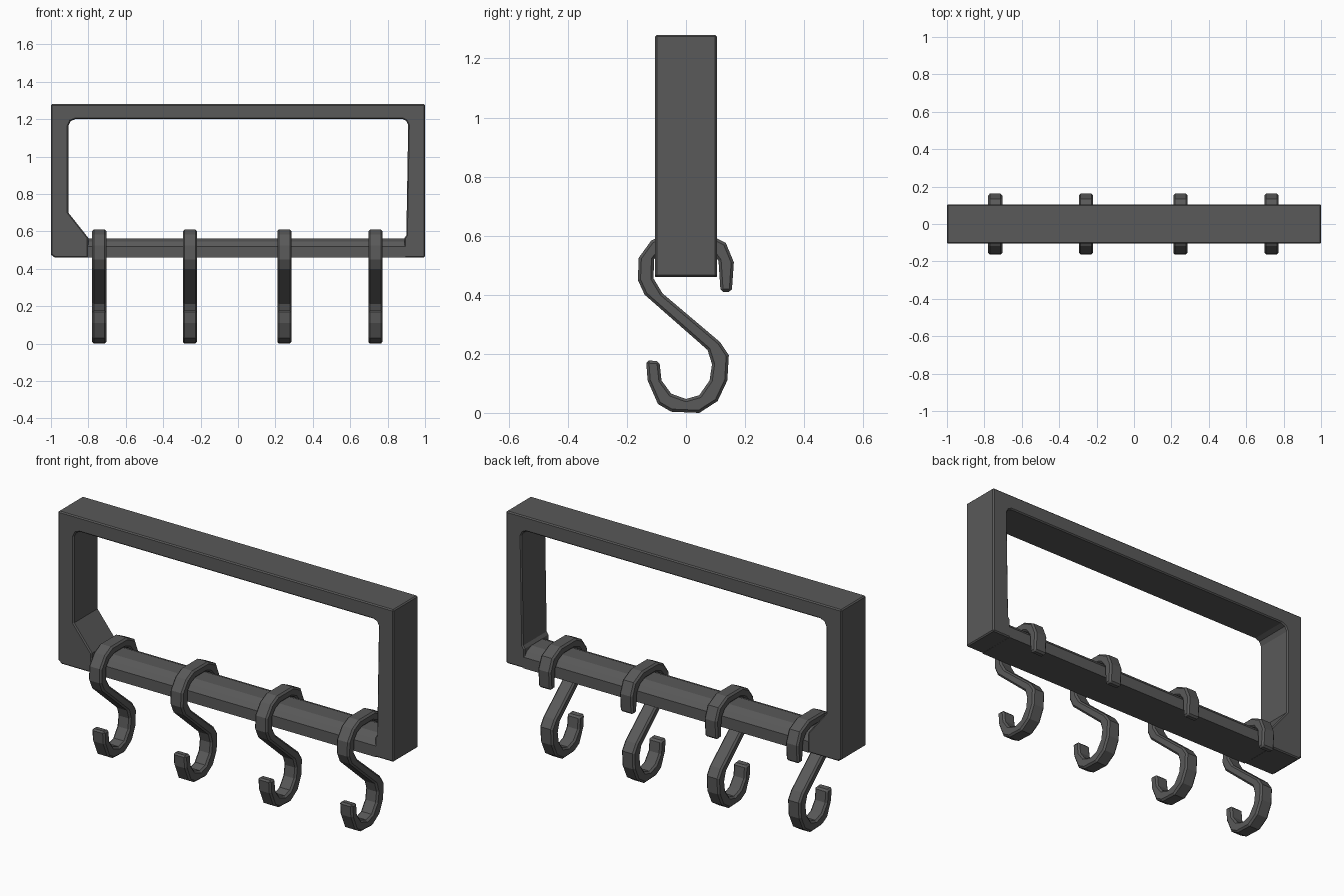
import bpy, bmesh, math

dark = bpy.data.materials.new("dark_grey_metal")
dark.diffuse_color = (0.10, 0.10, 0.10, 1)


def prism(name, pts, place, lo, hi, bevel=0.0):
    """Extrude a 2D outline from lo to hi; place maps (a, b, depth) to xyz."""
    bm = bmesh.new()
    a = [bm.verts.new(place(p, q, lo)) for p, q in pts]
    b = [bm.verts.new(place(p, q, hi)) for p, q in pts]
    bm.faces.new(a)
    bm.faces.new(b[::-1])
    for i in range(len(pts)):
        j = (i + 1) % len(pts)
        bm.faces.new((a[i], b[i], b[j], a[j]))
    bmesh.ops.recalc_face_normals(bm, faces=bm.faces)
    me = bpy.data.meshes.new(name)
    bm.to_mesh(me)
    bm.free()
    me.materials.append(dark)
    ob = bpy.data.objects.new(name, me)
    bpy.context.collection.objects.link(ob)
    if bevel:
        mod = ob.modifiers.new("edge_bevel", 'BEVEL')
        mod.width = bevel
        mod.segments = 1
        mod.limit_method = 'ANGLE'
        mod.angle_limit = math.radians(65)
    return ob


def along_y(a, b, d):
    return (a, d, b)


def along_x(a, b, d):
    return (d, a, b)


# Posts and top bar, with softened inner corners and a gusset at lower left
frame = [(-1, 0.475), (-1, 1.28), (1, 1.28), (1, 0.46), (0.89, 0.46),
         (0.89, 0.565), (0.90, 0.58), (0.91, 1.17), (0.90, 1.19), (0.88, 1.2),
         (-0.87, 1.2), (-0.895, 1.19), (-0.907, 1.165), (-0.907, 0.70),
         (-0.80, 0.565), (-0.80, 0.46), (-0.98, 0.46)]
prism("frame_posts_and_top", frame, along_y, -0.105, 0.105, 0.006)

# Lower rail with a rounded upper side
rail = [(-0.105, 0.46), (0.105, 0.46), (0.105, 0.52), (0.085, 0.545),
        (0.045, 0.562), (-0.045, 0.562), (-0.085, 0.545), (-0.105, 0.52)]
prism("lower_rail", rail, along_x, -0.805, 0.895)

# S hook side profile: outer run from the back tip over the rail, then inner run
side_a = [(0.155, 0.41), (0.162, 0.51), (0.135, 0.575), (0.065, 0.61),
          (-0.065, 0.61), (-0.118, 0.583), (-0.16, 0.525), (-0.163, 0.45),
          (-0.14, 0.40), (0.073, 0.213), (0.088, 0.165), (0.08, 0.11),
          (0.045, 0.06), (0, 0.047), (-0.05, 0.065), (-0.083, 0.11),
          (-0.09, 0.175)]
side_b = [(-0.135, 0.178), (-0.13, 0.11), (-0.095, 0.03), (-0.05, 0.004),
          (0.045, 0.0), (0.107, 0.04), (0.14, 0.11), (0.145, 0.195),
          (0.115, 0.24), (-0.08, 0.405), (-0.11, 0.455), (-0.108, 0.52),
          (-0.085, 0.548), (-0.045, 0.565), (0.045, 0.565), (0.085, 0.548),
          (0.11, 0.515), (0.117, 0.41)]
for n, x in enumerate((-0.742, -0.257, 0.248, 0.735)):
    prism(f"hook_{n + 1}", side_a + side_b, along_x, x - 0.038, x + 0.038, 0.009)
